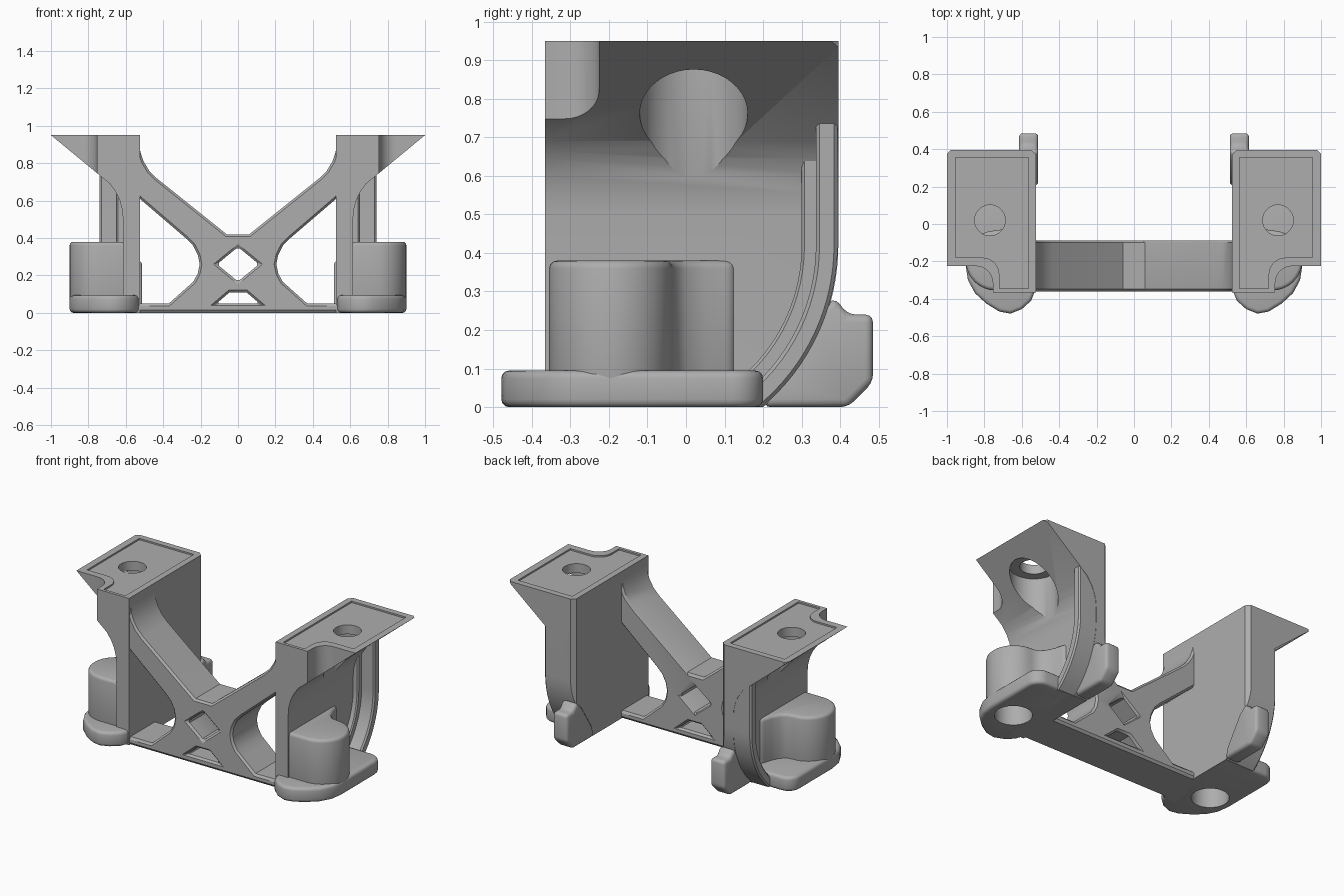
import bpy, bmesh, math
from math import cos, sin, radians, asin

if "Cube" in bpy.data.objects:
    bpy.data.objects.remove(bpy.data.objects["Cube"], do_unlink=True)

grey = bpy.data.materials.new("plain_grey")
grey.use_nodes = True
COLOUR = (0.42, 0.42, 0.42, 1)
grey.diffuse_color = COLOUR
grey.node_tree.nodes["Principled BSDF"].inputs["Base Color"].default_value = COLOUR


def prism(name, pts, axis, a, b):
    """Extrude a 2D outline along one axis between a and b."""
    place = {"x": lambda p, t: (t, p[0], p[1]),
             "y": lambda p, t: (p[0], t, p[1]),
             "z": lambda p, t: (p[0], p[1], t)}[axis]
    bm = bmesh.new()
    low = [bm.verts.new(place(p, a)) for p in pts]
    high = [bm.verts.new(place(p, b)) for p in pts]
    bm.faces.new(low)
    bm.faces.new(high)
    n = len(pts)
    for i in range(n):
        j = (i + 1) % n
        bm.faces.new((low[i], low[j], high[j], high[i]))
    bmesh.ops.recalc_face_normals(bm, faces=bm.faces)
    mesh = bpy.data.meshes.new(name)
    bm.to_mesh(mesh)
    bm.free()
    mesh.materials.append(grey)
    ob = bpy.data.objects.new(name, mesh)
    bpy.context.collection.objects.link(ob)
    return ob


def arc(cx, cy, r, start, end, n=12):
    return [(cx + r * cos(radians(start + (end - start) * i / n)),
             cy + r * sin(radians(start + (end - start) * i / n))) for i in range(n + 1)]


def circle(cx, cy, r, n=40):
    return arc(cx, cy, r, 0, 360, n)[:-1]


def activate(ob):
    bpy.ops.object.select_all(action="DESELECT")
    ob.select_set(True)
    bpy.context.view_layer.objects.active = ob


def apply(ob, mod):
    activate(ob)
    bpy.ops.object.modifier_apply(modifier=mod.name)


def combine(ob, cutter, operation="DIFFERENCE"):
    mod = ob.modifiers.new("cut", "BOOLEAN")
    mod.operation = operation
    mod.solver = "EXACT"
    mod.object = cutter
    apply(ob, mod)
    bpy.data.objects.remove(cutter, do_unlink=True)


def bevel(ob, width, segments=1, angle=50):
    mod = ob.modifiers.new("bevel", "BEVEL")
    mod.width = width
    mod.segments = segments
    mod.limit_method = "ANGLE"
    mod.angle_limit = radians(angle)
    apply(ob, mod)


def finish(ob, mirror=True):
    if mirror:
        mod = ob.modifiers.new("mirror", "MIRROR")
        mod.use_mirror_merge = False
        apply(ob, mod)
    activate(ob)
    bpy.ops.object.shade_smooth_by_angle(angle=radians(32))


# Curved back edge shared by the wall and its rim
BACK_Y, BEND_Z, BEND_R = 0.395, 0.42, 0.55


def back_edge(inset):
    r = BEND_R - inset
    return arc(BACK_Y - BEND_R, BEND_Z, r, -math.degrees(asin(BEND_Z / r)), 0, 16)


# Side wall flaring into the top plate
wall = prism("side_wall", [(0.525, 0), (0.615, 0), (0.615, 0.5), (0.619, 0.55), (0.632, 0.6),
                           (0.653, 0.645), (0.685, 0.69), (1, 0.95), (0.525, 0.95)],
             "y", -0.5, 0.5)
combine(wall, prism("side_shape", [(-0.365, -0.1), (-0.365, 1.1), (BACK_Y, 1.1)]
                    + back_edge(0)[::-1] + [(0.1, -0.1)], "x", 0.3, 1.2), "INTERSECT")
plan = ([(0.525, -0.365), (0.755, -0.365)] + arc(0.845, -0.315, 0.09, 180, 90, 8)
        + [(1.1, -0.225), (1.1, 0.275), (0.98, BACK_Y), (0.55, BACK_Y), (0.525, 0.37)])
combine(wall, prism("plan_shape", plan, "z", -0.2, 1.2), "INTERSECT")

# Shallow panel and stepped screw hole in the top plate
panel = ([(0.565, -0.345), (0.72, -0.345)] + arc(0.81, -0.27, 0.09, 180, 90, 8)
         + [(0.955, -0.18), (0.955, 0.355), (0.565, 0.355)])
combine(wall, prism("panel", panel, "z", 0.94, 1.1))
combine(wall, prism("screw_head", circle(0.77, 0.02, 0.14), "z", 0.3, 0.88))
combine(wall, prism("screw_hole", circle(0.77, 0.02, 0.082), "z", 0.8, 1.1))
finish(wall)

# Stepped rim along the back of the wall
for name, inset, reach, top in (("back_rim", 0.058, 0.74, 0.745), ("rim_step", 0.095, 0.65, 0.72)):
    inner = back_edge(inset)
    outer = back_edge(0.002)
    rim = prism(name, outer + [(BACK_Y - 0.002, top), (BACK_Y - inset, top)]
                + inner[::-1], "x", 0.58, reach)
    bevel(rim, 0.015, 1)
    finish(rim)

# Foot with a rounded top edge and a socket from below
HOLE = (0.74, -0.2, 0.11)
foot = prism("foot", [(0.53, -0.36), (0.55, -0.41), (0.6, -0.455), (0.66, -0.479), (0.72, -0.468),
                      (0.79, -0.425), (0.85, -0.37), (0.888, -0.3), (0.9, -0.22)]
             + arc(0.82, 0.12, 0.08, 0, 90, 6) + [(0.53, 0.2)], "z", 0, 0.095)
bevel(foot, 0.02, 3)
combine(foot, prism("foot_socket", circle(*HOLE), "z", -0.1, 0.2))
finish(foot)

# Upright boss blending into the wall
boss = prism("boss", [(0.58, -0.355)] + arc(0.74, -0.195, 0.16, -90, 90, 20)
             + [(0.70, -0.028), (0.67, 0.0), (0.645, 0.05), (0.625, 0.12), (0.58, 0.14)],
             "z", 0.04, 0.38)
bevel(boss, 0.02, 3)
combine(boss, prism("boss_socket", circle(*HOLE), "z", -0.1, 0.3))
finish(boss)

# Small tab behind the wall
tab = prism("rear_tab", [(0.2, 0), (0.42, 0), (0.485, 0.065), (0.485, 0.24), (0.42, 0.24),
                         (0.385, 0.285), (0.33, 0.24), (0.22, 0.07)], "x", 0.512, 0.615)
bevel(tab, 0.02, 3, 40)
finish(tab)


# Cross-braced front web with cut openings
def symmetric(half):
    return half + [(-x, z) for x, z in reversed(half)]


web = prism("front_web", symmetric([(0.06, 0.42), (0.435, 0.72), (0.475, 0.76), (0.505, 0.81),
                                    (0.522, 0.86), (0.53, 0.93), (0.59, 0.93), (0.59, 0)]),
            "y", -0.36, -0.088)
for s in (1, -1):
    opening = [(0.56, 0.64), (0.28, 0.4), (0.24, 0.36), (0.215, 0.31), (0.205, 0.26),
               (0.215, 0.21), (0.24, 0.165), (0.28, 0.13), (0.37, 0.05), (0.56, 0.05)]
    combine(web, prism("side_opening", [(s * x, z) for x, z in opening], "y", -0.6, 0.2))
combine(web, prism("diamond", [(0.112, 0.26), (0, 0.352), (-0.112, 0.26), (0, 0.168)],
                   "y", -0.6, 0.2))
combine(web, prism("slot", symmetric([(0.115, 0.05), (0.045, 0.11)]), "y", -0.6, 0.2))
bevel(web, 0.012, 1, 60)
finish(web, mirror=False)
